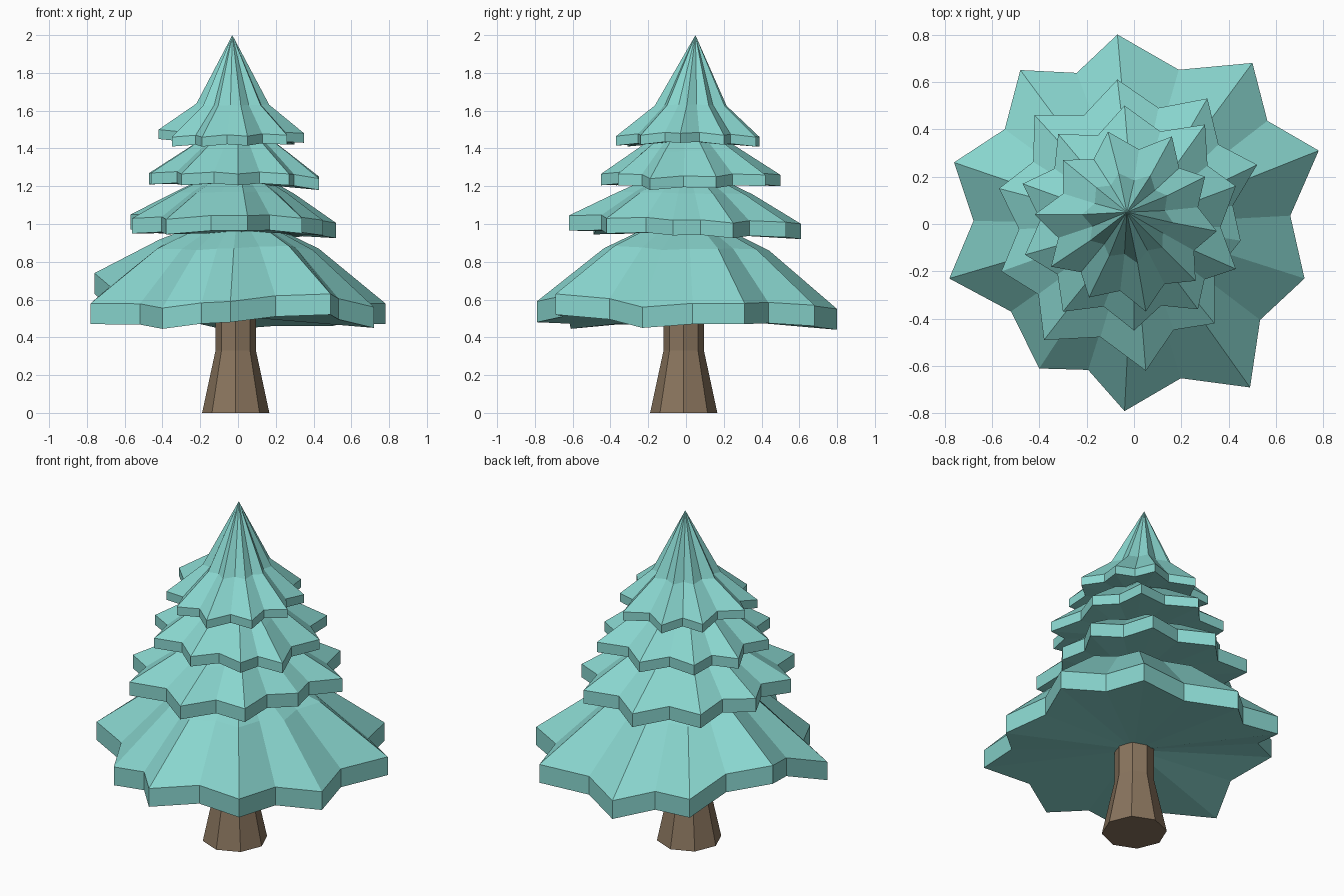
import bpy, bmesh, math
from mathutils import Vector

if "Cube" in bpy.data.objects:
    bpy.data.objects.remove(bpy.data.objects["Cube"])


def material(name, col):
    m = bpy.data.materials.new(name)
    m.diffuse_color = (*col, 1)
    m.use_nodes = True
    m.node_tree.nodes["Principled BSDF"].inputs["Base Color"].default_value = m.diffuse_color
    return m


TEAL = material("teal needles", (0.25, 0.67, 0.62))
BROWN = material("brown bark", (0.25, 0.175, 0.11))


def make_object(name, bm, mat):
    bmesh.ops.recalc_face_normals(bm, faces=bm.faces)
    me = bpy.data.meshes.new(name)
    bm.to_mesh(me)
    bm.free()
    me.materials.append(mat)
    bpy.context.collection.objects.link(bpy.data.objects.new(name, me))


def loft(name, rings, bottom, top, mat):
    """Skin a stack of equal-length rings, closed by a fan to a bottom and a top point."""
    bm = bmesh.new()
    vs = [[bm.verts.new(p) for p in ring] for ring in rings]
    b, t = bm.verts.new(bottom), bm.verts.new(top)
    n = len(vs[0])
    for i in range(n):
        j = (i + 1) % n
        bm.faces.new((b, vs[0][j], vs[0][i]))
        bm.faces.new((t, vs[-1][i], vs[-1][j]))
        for lo, hi in zip(vs, vs[1:]):
            bm.faces.new((lo[i], lo[j], hi[j], hi[i]))
    make_object(name, bm, mat)


def tier(name, tips, thick, valley, shoulder, tip_point, under, centre=(0, 0)):
    """Jagged star skirt: rim wall, sloping shoulder ring, then a peak."""
    rim = []
    for i, p in enumerate(tips):
        p, q = Vector(p), Vector(tips[(i + 1) % len(tips)])
        m = (p + q) / 2
        rim += [p, Vector((m.x * valley, m.y * valley, m.z + 0.01))]
    upper = [p + Vector((0, 0, thick)) for p in rim]
    mean_z = sum(p.z for p in upper) / len(upper)
    ring = []
    k, z = shoulder
    for i, p in enumerate(upper):
        f = k if i % 2 == 0 else k * 1.04
        ring.append(Vector((centre[0] + p.x * f, centre[1] + p.y * f,
                            z + 0.3 * (p.z - mean_z))))
    loft(name, [rim, upper, ring], (0, 0, under), tip_point, TEAL)


# Foliage tiers, rim tips listed counter-clockwise
tier("bottom_foliage",
     [(.78, .31, .47), (.50, .68, .46), (-.07, .80, .44), (-.48, .65, .50), (-.76, .26, .63),
      (-.78, -.23, .47), (-.40, -.61, .445), (-.04, -.79, .48), (.49, -.69, .52), (.72, -.23, .45)],
     0.11, 0.88, (0.55, 0.875), (0, 0, 1.08), 0.51)
tier("lower_middle_foliage",
     [(.52, .25, .925), (.31, .53, .93), (-.07, .61, .92), (-.42, .46, .95), (-.57, .15, .97),
      (-.56, -.20, .95), (-.38, -.49, .945), (.05, -.62, .965), (.34, -.42, .95), (.45, -.07, .94)],
     0.08, 0.86, (0.58, 1.165), (0, 0, 1.33), 0.955)
tier("upper_middle_foliage",
     [(.43, .16, 1.19), (.30, .42, 1.20), (-.04, .50, 1.20), (-.32, .38, 1.21), (-.47, .17, 1.21),
      (-.46, -.13, 1.21), (-.30, -.37, 1.205), (0, -.45, 1.205), (.27, -.36, 1.205), (.43, -.19, 1.18)],
     0.06, 0.85, (0.6, 1.39), (0, 0, 1.58), 1.22)
tier("top_foliage",
     [(.35, -.03, 1.43), (.30, .20, 1.42), (.16, .37, 1.41), (-.11, .39, 1.41), (-.30, .27, 1.42),
      (-.42, .04, 1.45), (-.35, -.18, 1.41), (-.19, -.31, 1.41), (.05, -.37, 1.415), (.26, -.24, 1.42)],
     0.05, 0.83, (0.5, 1.63), (-.03, .05, 2.0), 1.44, (-.01, .02))


# Flared eight-sided trunk
def octagon(r, z):
    return [(-.012 + r * math.cos(math.tau * i / 8), -.012 + r * math.sin(math.tau * i / 8), z)
            for i in range(8)]


loft("trunk", [octagon(.178, 0), octagon(.107, .33), octagon(.107, .56)],
     (-.012, -.012, 0), (-.012, -.012, .57), BROWN)
